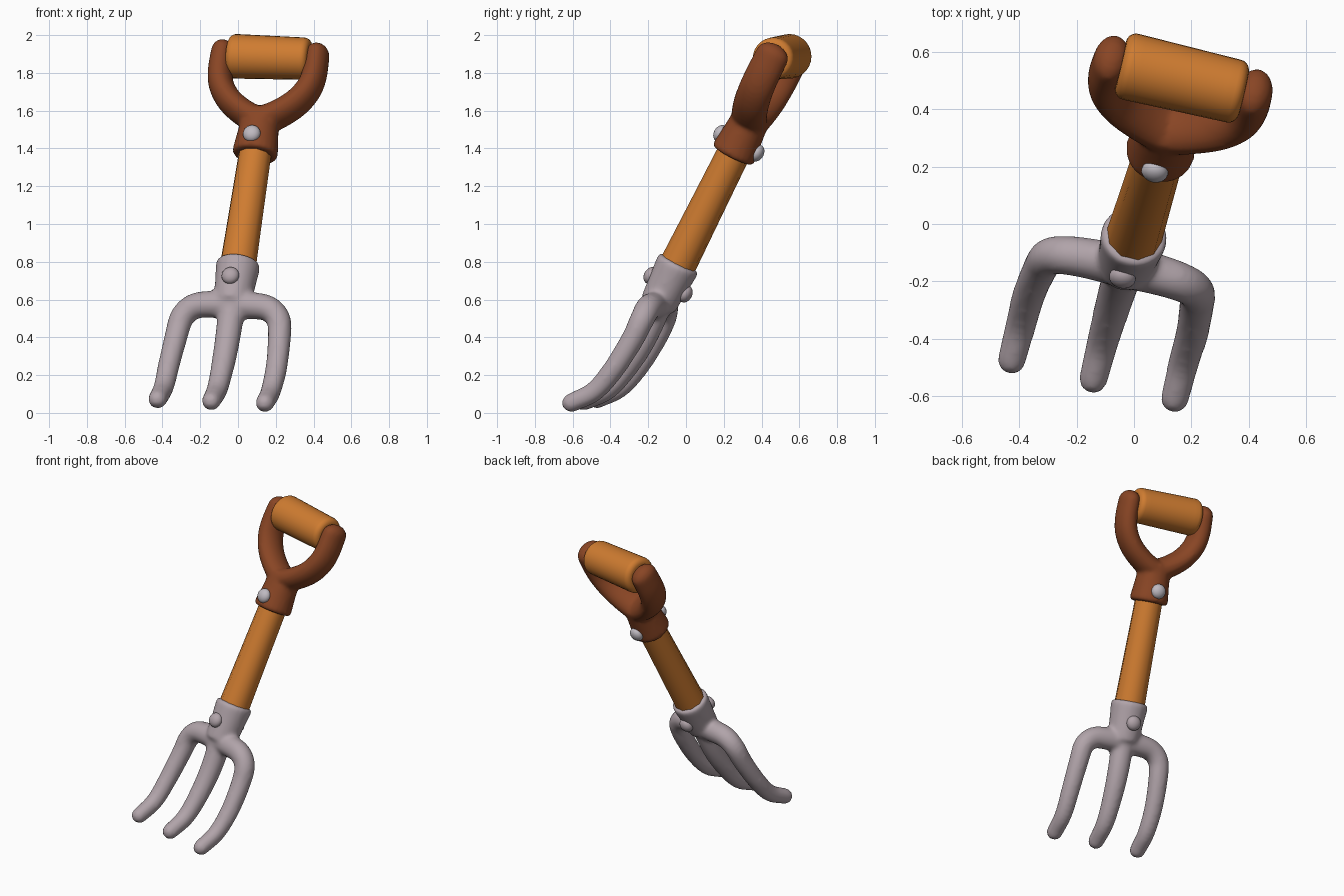
import bpy, bmesh, math
from mathutils import Vector, Matrix

if "Cube" in bpy.data.objects:
    bpy.data.objects.remove(bpy.data.objects["Cube"])

# Tool frame: local x across the tines, local z up the shaft
UP = Vector((0.135, 0.443, 0.886)).normalized()
ACROSS = Vector((0.97, -0.23, -0.035))
ACROSS = (ACROSS - UP * ACROSS.dot(UP)).normalized()
BACK = UP.cross(ACROSS)
FRAME = Matrix.Translation((0, -0.045, 0.78)) @ Matrix((ACROSS, BACK, UP)).transposed().to_4x4()


def material(name, rgb):
    mat = bpy.data.materials.new(name)
    mat.use_nodes = True
    color = (*rgb, 1)
    mat.diffuse_color = color
    bsdf = next(n for n in mat.node_tree.nodes if n.type == 'BSDF_PRINCIPLED')
    bsdf.inputs["Base Color"].default_value = color
    bsdf.inputs["Roughness"].default_value = 0.6
    return mat


wood = material("orange wood", (0.62, 0.2, 0.03))
brown = material("brown yoke", (0.25, 0.06, 0.018))
metal = material("grey metal", (0.44, 0.37, 0.40))
steel = material("pale steel", (0.52, 0.49, 0.53))


def smooth_path(points, steps=6):
    """Catmull-Rom curve through the points."""
    p = [Vector(q) for q in points]
    p = [2 * p[0] - p[1]] + p + [2 * p[-1] - p[-2]]
    out = []
    for a, b, c, d in zip(p, p[1:], p[2:], p[3:]):
        for i in range(steps):
            t = i / steps
            out.append(0.5 * (2 * b + (c - a) * t + (2 * a - 5 * b + 4 * c - d) * t ** 2
                              + (3 * b - a - 3 * c + d) * t ** 3))
    return out + [p[-2]]


def tube(bm, points, r0, r1, depth=1.0, cap=None, sides=20, ref=(0, 1, 0)):
    """Tapered rounded tube; depth stretches the section along ref."""
    path = smooth_path(points)
    n = len(path)
    rings = []
    for i, p in enumerate(path):
        tangent = (path[min(i + 1, n - 1)] - path[max(i - 1, 0)]).normalized()
        rings.append((p, tangent, r0 + (r1 - r0) * i / (n - 1)))
    # Round both ends: cap is the bevel size, a full dome by default
    def dome(ring, sign):
        p, t, r = ring
        c = r if cap is None else cap
        angles = [math.radians(a) for a in (18, 36, 54, 72, 87)]
        return [(p + t * sign * c * math.sin(a), t, r - c + c * math.cos(a)) for a in angles]
    rings = dome(rings[0], -1)[::-1] + rings + dome(rings[-1], 1)
    loops = []
    for p, t, r in rings:
        side = Vector(ref).cross(t).normalized()
        deep = t.cross(side)
        loops.append([bm.verts.new(p + side * r * math.cos(a) + deep * r * depth * math.sin(a))
                      for a in (math.tau * k / sides for k in range(sides))])
    for low, high in zip(loops, loops[1:]):
        for k in range(sides):
            j = (k + 1) % sides
            bm.faces.new((low[k], low[j], high[j], high[k]))
    bm.faces.new(loops[0][::-1])
    bm.faces.new(loops[-1])


def finish(bm, name, mat, blend=0):
    bmesh.ops.recalc_face_normals(bm, faces=bm.faces)
    mesh = bpy.data.meshes.new(name)
    bm.to_mesh(mesh)
    bm.free()
    mesh.materials.append(mat)
    for f in mesh.polygons:
        f.use_smooth = True
    ob = bpy.data.objects.new(name, mesh)
    bpy.context.collection.objects.link(ob)
    ob.matrix_world = FRAME
    if blend:  # fuse the overlapping tubes and soften their joints
        fuse = ob.modifiers.new("fuse", 'REMESH')
        fuse.mode = 'VOXEL'
        fuse.voxel_size = 0.012
        fuse.use_smooth_shade = True
        soft = ob.modifiers.new("soften", 'SMOOTH')
        soft.factor = 0.5
        soft.iterations = blend
    return ob


# Fork head: socket, crossbar into outer tines, middle tine
bm = bmesh.new()
tube(bm, [(0, 0, 0.0), (0, 0, -0.1), (0, 0, -0.22)], 0.118, 0.1, cap=0.02)
for s in (-1, 1):
    tube(bm, [(0, 0, -0.235), (s * 0.1, 0, -0.235), (s * 0.2, 0, -0.25), (s * 0.262, 0.01, -0.31),
              (s * 0.28, 0.015, -0.42), (s * 0.292, 0.0, -0.6), (s * 0.292, -0.04, -0.76),
              (s * 0.292, -0.125, -0.875)], 0.076, 0.05)
tube(bm, [(0, 0, -0.2), (0, 0.015, -0.42), (0, 0.0, -0.6), (0, -0.04, -0.76),
          (0, -0.125, -0.875)], 0.073, 0.05)
finish(bm, "fork_head", metal, 10)

# Shaft
bm = bmesh.new()
tube(bm, [(0, 0, -0.05), (0, 0, 0.3), (0, 0, 0.72)], 0.099, 0.088, cap=0.01, sides=10)
finish(bm, "shaft", wood)

# Yoke: collar with two curved arms
bm = bmesh.new()
tube(bm, [(0, 0, 0.675), (0, 0, 0.77), (0, 0, 0.89)], 0.122, 0.1, cap=0.02)
for s in (-1, 1):
    tube(bm, [(0, 0, 0.86), (s * 0.09, 0, 0.905), (s * 0.178, 0, 0.975), (s * 0.235, 0, 1.06),
              (s * 0.256, 0, 1.15), (s * 0.256, 0, 1.265)], 0.072, 0.064, depth=1.42)
finish(bm, "yoke", brown, 8)

# Grip bar
bm = bmesh.new()
tube(bm, [(-0.185, 0, 1.243), (0, 0, 1.243), (0.185, 0, 1.243)], 0.118, 0.112, cap=0.035, sides=28)
finish(bm, "grip", wood)

# Rivets, front and back of each collar
for label, height, reach, mat in (("yoke", 0.73, 0.112, steel), ("fork", -0.115, 0.106, metal)):
    for side, s in (("front", -1), ("back", 1)):
        bm = bmesh.new()
        place = Matrix.Translation((-0.005, s * reach, height)) @ Matrix.Diagonal((1, 0.75, 1, 1))
        bmesh.ops.create_uvsphere(bm, u_segments=20, v_segments=12, radius=0.047, matrix=place)
        finish(bm, f"{label}_rivet_{side}", mat)
